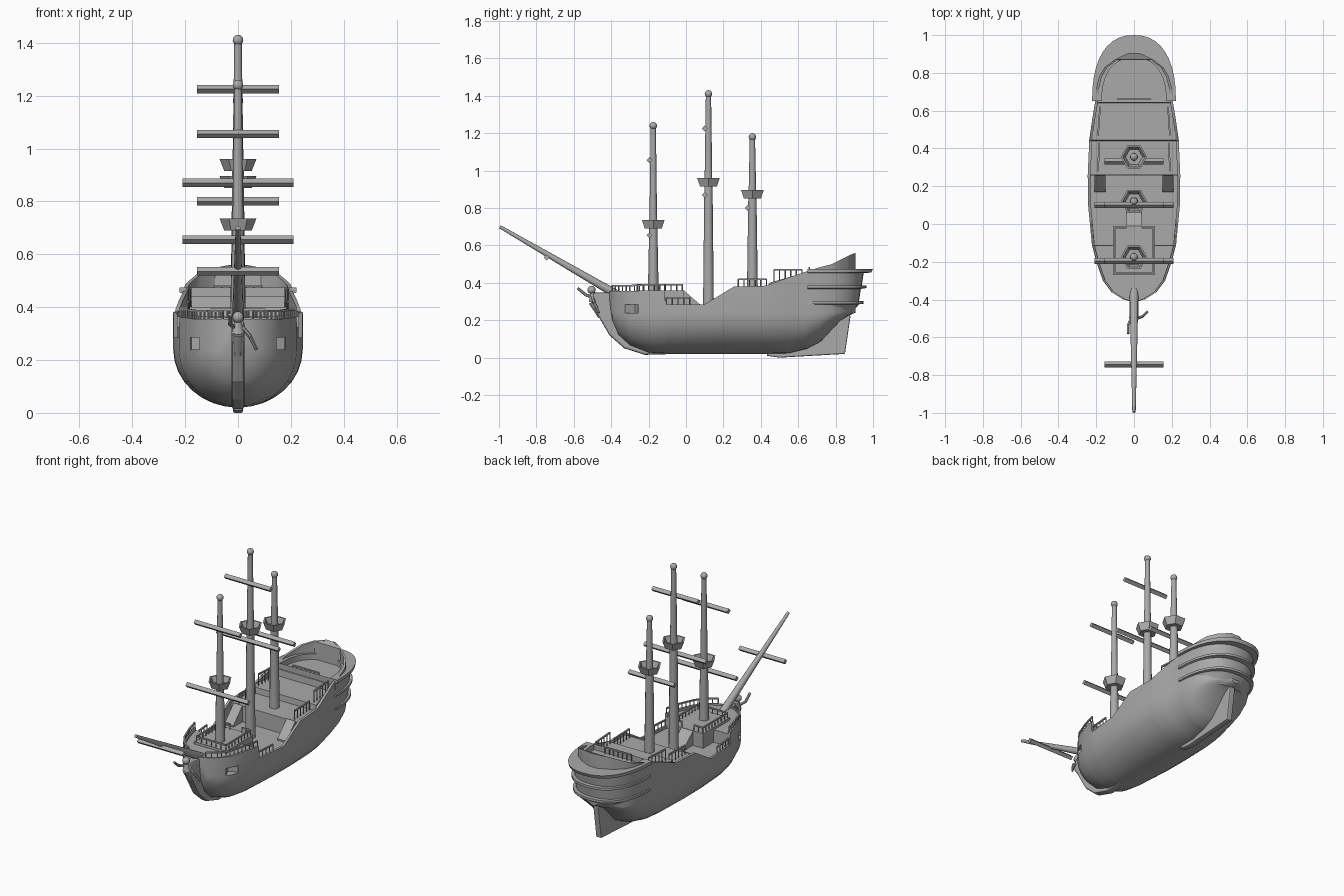
import bpy, bmesh, math
from mathutils import Vector

old = bpy.data.objects.get("Cube")
if old:
    bpy.data.objects.remove(old)

GREY = (0.4, 0.4, 0.4, 1)
mat = bpy.data.materials.new("plain grey")
mat.use_nodes = True
mat.diffuse_color = GREY
mat.node_tree.nodes["Principled BSDF"].inputs["Base Color"].default_value = GREY


def finish(bm, name, smooth=None):
    bmesh.ops.recalc_face_normals(bm, faces=bm.faces)
    mesh = bpy.data.meshes.new(name)
    bm.to_mesh(mesh)
    bm.free()
    mesh.materials.append(mat)
    ob = bpy.data.objects.new(name, mesh)
    bpy.context.collection.objects.link(ob)
    if smooth:
        bpy.ops.object.select_all(action='DESELECT')
        ob.select_set(True)
        bpy.context.view_layer.objects.active = ob
        bpy.ops.object.shade_smooth_by_angle(angle=math.radians(smooth))
    return ob


def loft(bm, rings, cap_start=True, cap_end=True):
    loops = [[bm.verts.new(p) for p in ring] for ring in rings]
    n = len(loops[0])
    for a, b in zip(loops, loops[1:]):
        for i in range(n):
            j = (i + 1) % n
            bm.faces.new((a[i], a[j], b[j], b[i]))
    if cap_start:
        bm.faces.new(loops[0])
    if cap_end:
        bm.faces.new(loops[-1])


def rod(bm, a, b, r1, r2=None, sides=4, turn=0.0):
    # tapered bar between two points
    a, b = Vector(a), Vector(b)
    axis = (b - a).normalized()
    ref = Vector((0, 0, 1)) if abs(axis.z) < 0.95 else Vector((1, 0, 0))
    u = (ref - axis * ref.dot(axis)).normalized()
    v = axis.cross(u)
    angles = [turn + math.tau * i / sides for i in range(sides)]
    loft(bm, [[c + r * (u * math.cos(t) + v * math.sin(t)) for t in angles]
              for c, r in ((a, r1), (b, r2 or r1))])


def prism(name, outline, x0, x1, bevel=0):
    # side outline (y, z) pulled across x
    bm = bmesh.new()
    loft(bm, [[(x, y, z) for y, z in outline] for x in (x0, x1)])
    ob = finish(bm, name)
    if bevel:
        mod = ob.modifiers.new("bevel", 'BEVEL')
        mod.width, mod.segments = bevel, 2
    return ob


def railing(name, paths, height=0.036):
    bm = bmesh.new()
    up = Vector((0, 0, height))
    for path in paths:
        for a, b in zip(path, path[1:]):
            a, b = Vector(a), Vector(b)
            rod(bm, a + up, b + up, 0.006, turn=math.pi / 4)
            n = max(1, round((b - a).length / 0.03))
            for i in range(n + 1):
                p = a.lerp(b, i / n)
                rod(bm, p, p + up, 0.0035)
    return finish(bm, name)


def mirrored(path):
    return [path, [(-x, y, z) for x, y, z in path]]


# Hull stations: y, half width, keel, bulwark top, deck
STATIONS = [
    (-.41, .02, .3, .355, .345), (-.395, .065, .2, .355, .345),
    (-.36, .12, .12, .355, .345), (-.3, .165, .065, .355, .345),
    (-.2, .2, .025, .36, .345), (-.114, .222, .02, .36, .345),
    (-.11, .223, .02, .285, .27), (.1, .243, .02, .285, .27),
    (.256, .245, .02, .38, .27), (.26, .245, .02, .38, .365),
    (.44, .237, .02, .385, .365), (.444, .237, .02, .39, .4),
    (.55, .222, .022, .43, .4), (.64, .207, .045, .46, .4),
    (.644, .207, .045, .46, .44), (.72, .2, .085, .485, .44),
    (.78, .185, .15, .5, .44), (.83, .155, .2, .525, .44),
    (.868, .105, .225, .545, .44), (.872, .1, .225, .547, .546),
    (.905, .03, .24, .56, .559)]


def hull_ring(y, w, keel, top, deck):
    knee = max(.24, keel + .03)
    half = [(0, y, keel)]
    for i in range(1, 9):
        t = math.pi / 2 * i / 8
        half.append((w * math.sin(t), y, keel + (knee - keel) * (1 - math.cos(t))))
    inner = max(w - .015, .005)
    half += [(w, y, top), (inner, y, top), (inner, y, deck)]
    return half + [(-x, yy, z) for x, yy, z in reversed(half[1:])]


bm = bmesh.new()
loft(bm, [hull_ring(*s) for s in STATIONS])
hull = finish(bm, "hull", 32)

# Recessed bow ports
for s in (-1, 1):
    bm = bmesh.new()
    bmesh.ops.create_cube(bm, size=1)
    cutter = finish(bm, "bow_port_cutter")
    cutter.scale = (.06, .08, .045)
    cutter.location = (s * .165, -.295, .262)
    cutter.rotation_euler.z = s * math.radians(25)
    cutter.hide_render = True
    cutter.hide_set(True)
    mod = hull.modifiers.new("bow_port", 'BOOLEAN')
    mod.operation, mod.object = 'DIFFERENCE', cutter

# Stern gallery: height, rear reach, half width
GALLERY = [(.225, .875, .17), (.285, .925, .203)]
for z, reach, w in ((.288, .95, .213), (.372, .965, .216)):
    GALLERY += [(z, reach, w), (z + .014, reach, w),
                (z + .014, reach - .025, w - .01), (z + .08, reach - .015, w - .007)]
GALLERY += [(.455, .99, .222), (.475, 1, .222), (.475, .88, .17), (.43, .88, .17)]


def gallery_ring(z, reach, w):
    front = .65
    return [(w * math.copysign(abs(math.cos(t)) ** .85, math.cos(t)),
             front + (reach - front) * math.sin(t) ** .85, z)
            for t in (math.pi * i / 20 for i in range(20))] + [(-w, front, z)]


bm = bmesh.new()
loft(bm, [gallery_ring(*g) for g in GALLERY], cap_end=False)
finish(bm, "stern_gallery", 30)

# Stem, rudder, forecastle cabin and stairs
prism("stem", [(-.36, .345), (-.49, .35), (-.51, .31), (-.485, .25), (-.41, .12),
               (-.33, .05), (-.22, .015), (-.1, .018), (-.25, .08), (-.35, .18)],
      -.024, .024, .01)
prism("rudder", [(.43, .01), (.5, 0), (.85, .02), (.88, .225), (.8, .24),
                 (.7, .1), (.45, .04)], -.018, .018, .006)
prism("forecastle_cabin", [(-.27, .26), (-.01, .26), (-.01, .36), (-.27, .36)], -.11, .11)
prism("fore_stair", [(-.012, .265), (.08, .265), (.08, .28), (-.012, .36)], -.04, .04)
for side, s in (("left", 1), ("right", -1)):
    prism(side + "_quarter_stair", [(.17, .265), (.258, .265), (.258, .37), (.17, .28)],
          s * .15, s * .21)

# Railings
bow = [(w - .008, y, t) for y, w, k, t, d in STATIONS[1:6]]
railing("bow_railing", mirrored(bow), .03)
railing("cabin_railing", mirrored([(.04, -.02, .36), (.1, -.02, .36), (.1, -.26, .36),
                                   (0, -.26, .36)]), .03)
railing("waist_railing", mirrored([(.215, -.105, .285), (.225, .02, .285)]))
railing("quarter_railing", mirrored([(.19, .28, .365), (.185, .43, .365)]), .055)
railing("upper_railing", mirrored([(.19, .47, .4), (.18, .62, .4)]), .07)
railing("poop_railing", [[(-.09, .66, .44), (.09, .66, .44)]], .04)

# Masts with a ball on top and a hexagonal lookout: y, foot, top, lookout base
for name, y, foot, top, nest in (("fore", -.175, .34, 1.24, .69),
                                 ("main", .12, .26, 1.41, .915),
                                 ("mizzen", .355, .36, 1.18, .85)):
    bm = bmesh.new()
    rod(bm, (0, y, foot), (0, y, nest), .029, .022, 12)
    rod(bm, (0, y, nest), (0, y, top), .021, .014, 12)
    finish(bm, name + "_mast", 40)
    bm = bmesh.new()
    bmesh.ops.create_uvsphere(bm, u_segments=12, v_segments=8, radius=.02)
    bmesh.ops.translate(bm, vec=(0, y, top), verts=bm.verts)
    finish(bm, name + "_mast_ball", 40)
    bm = bmesh.new()
    loft(bm, [[(r * math.cos(k * math.pi / 3), y + r * math.sin(k * math.pi / 3), nest + z)
               for k in range(6)]
              for z, r in ((0, .052), (.046, .07), (.046, .06), (.012, .045))])
    finish(bm, name + "_lookout")

# Yards: half length, y, z
for name, half, y, z in (("main_upper", .155, .1, 1.225), ("main_lower", .21, .1, .87),
                         ("fore_upper", .155, -.195, 1.055), ("fore_lower", .21, -.195, .655),
                         ("mizzen", .155, .33, .8), ("bowsprit", .155, -.745, .535)):
    bm = bmesh.new()
    rod(bm, (-half, y, z), (half, y, z), .016)
    finish(bm, name + "_yard")

bm = bmesh.new()
rod(bm, (0, -.34, .32), (0, -.995, .7), .024, .009, 12)
finish(bm, "bowsprit", 40)

# Figurehead
bm = bmesh.new()
rod(bm, (0, -.455, .22), (0, -.495, .3), .016, .026, 10)
rod(bm, (0, -.495, .3), (0, -.5, .345), .026, .012, 10)
for s, elbow, hand in ((-1, (-.03, -.535, .335), (-.03, -.58, .372)),
                       (1, (.045, -.49, .29), (.07, -.465, .24))):
    rod(bm, (s * .015, -.5, .325), elbow, .009, .008, 6)
    rod(bm, elbow, hand, .008, .007, 6)
n = len(bm.verts)
head = bmesh.ops.create_uvsphere(bm, u_segments=10, v_segments=8, radius=.022)["verts"]
bmesh.ops.translate(bm, vec=(0, -.505, .362), verts=head)
finish(bm, "figurehead", 50)
